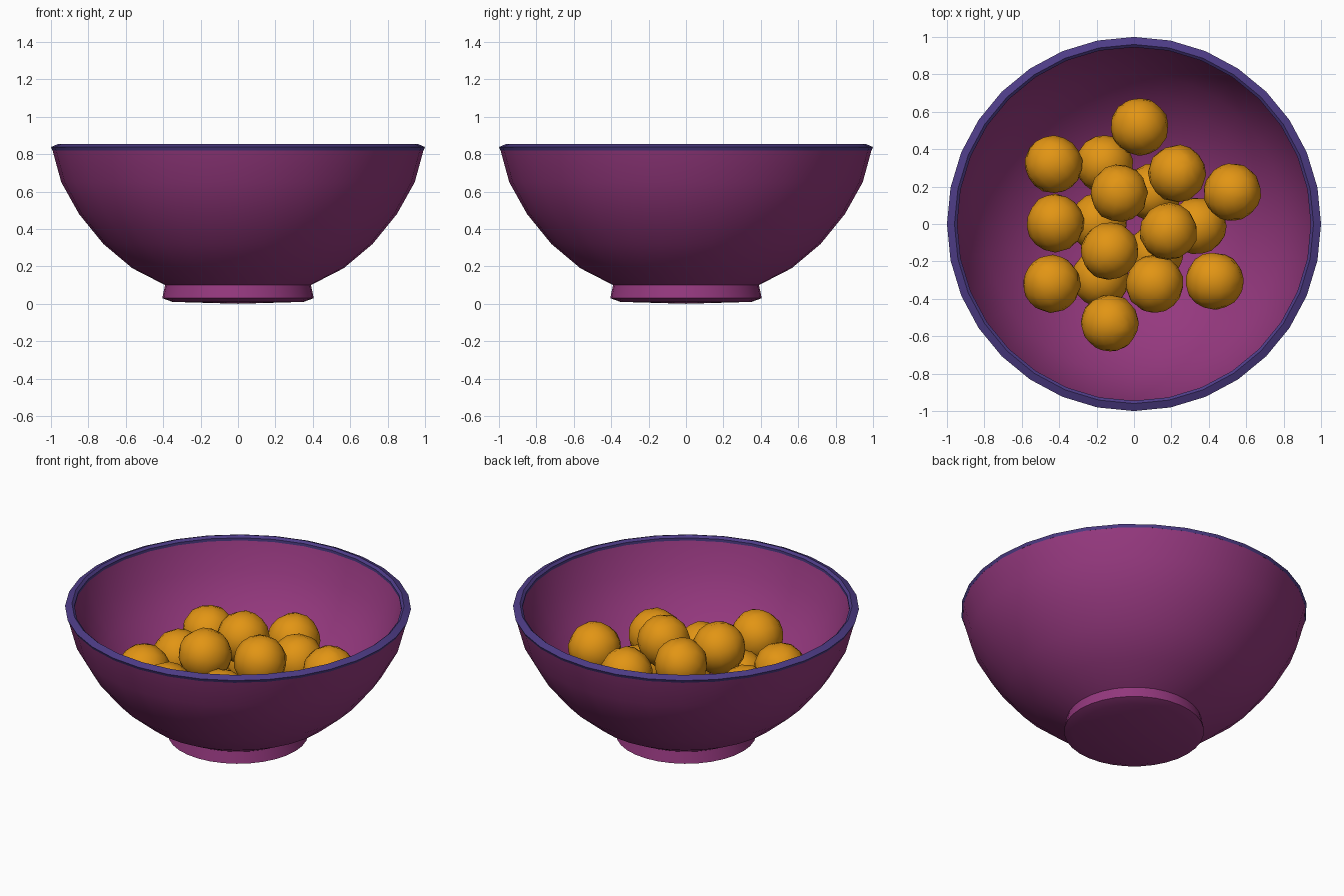
import bpy, bmesh, math, random
from mathutils import Vector, Euler

if "Cube" in bpy.data.objects:
    bpy.data.objects.remove(bpy.data.objects["Cube"])

random.seed(4)
SIDES = 32


def material(name, rgb):
    m = bpy.data.materials.new(name)
    m.diffuse_color = (*rgb, 1)
    m.use_nodes = True
    m.node_tree.nodes["Principled BSDF"].inputs["Base Color"].default_value = m.diffuse_color
    return m


def finish(name, bm, mat, angle=35):
    mesh = bpy.data.meshes.new(name)
    bmesh.ops.recalc_face_normals(bm, faces=bm.faces)
    bm.to_mesh(mesh)
    bm.free()
    mesh.materials.append(mat)
    ob = bpy.data.objects.new(name, mesh)
    bpy.context.collection.objects.link(ob)
    bpy.ops.object.select_all(action='DESELECT')
    ob.select_set(True)
    bpy.context.view_layer.objects.active = ob
    bpy.ops.object.shade_smooth_by_angle(angle=math.radians(angle))
    return ob


def lathe(name, profile, mat, closed=False):
    """Spin an (r, z) profile around the z axis."""
    bm = bmesh.new()
    vs = [bm.verts.new((r, 0, z)) for r, z in profile]
    pairs = list(zip(vs, vs[1:])) + ([(vs[-1], vs[0])] if closed else [])
    edges = [bm.edges.new(p) for p in pairs]
    bmesh.ops.spin(bm, geom=vs + edges, cent=(0, 0, 0), axis=(0, 0, 1),
                   angle=math.tau, steps=SIDES)
    bmesh.ops.remove_doubles(bm, verts=bm.verts, dist=1e-4)
    return finish(name, bm, mat)


purple = material("bowl_purple", (0.30, 0.04, 0.21))
violet = material("rim_violet", (0.075, 0.045, 0.24))
orange = material("fruit_orange", (0.76, 0.30, 0.007))

# Bowl: foot, outer wall, then down the inside
lathe("bowl", [
    (0, 0.0), (0.35, 0.01), (0.405, 0.03), (0.39, 0.10),
    (0.565, 0.19), (0.72, 0.32), (0.85, 0.48), (0.945, 0.65), (0.993, 0.825),
    (0.947, 0.83), (0.897, 0.66), (0.805, 0.50), (0.685, 0.355),
    (0.535, 0.235), (0.37, 0.145), (0.2, 0.105), (0, 0.095)], purple)

# Rim band
lathe("rim", [(0.992, 0.82), (1.0, 0.838), (0.96, 0.855), (0.945, 0.842),
              (0.945, 0.825)], violet, closed=True)

# Fruit heap, listed from bottom layer to top layer
heap = [
    (-0.19, 0.01, 0.27), (0.10, 0.17, 0.27), (0.11, -0.16, 0.27),
    (-0.16, 0.32, 0.34), (0.34, -0.01, 0.34), (-0.18, -0.29, 0.34),
    (0.03, 0.52, 0.445), (-0.43, 0.32, 0.45), (-0.42, 0.005, 0.42),
    (-0.44, -0.32, 0.445), (-0.13, -0.53, 0.49), (0.11, -0.32, 0.43),
    (0.43, -0.305, 0.435), (0.525, 0.17, 0.505), (0.23, 0.27, 0.46),
    (-0.08, 0.165, 0.563), (0.185, -0.04, 0.56), (-0.13, -0.145, 0.56)]
for i, pos in enumerate(heap):
    bm = bmesh.new()
    bmesh.ops.create_uvsphere(bm, u_segments=14, v_segments=9, radius=0.155)
    rot = Euler([random.uniform(0, math.tau) for _ in range(3)]).to_matrix()
    for v in bm.verts:
        v.co = rot @ v.co * random.uniform(0.975, 1.015) + Vector(pos)
    finish(f"fruit_{i + 1}", bm, orange, 40)
